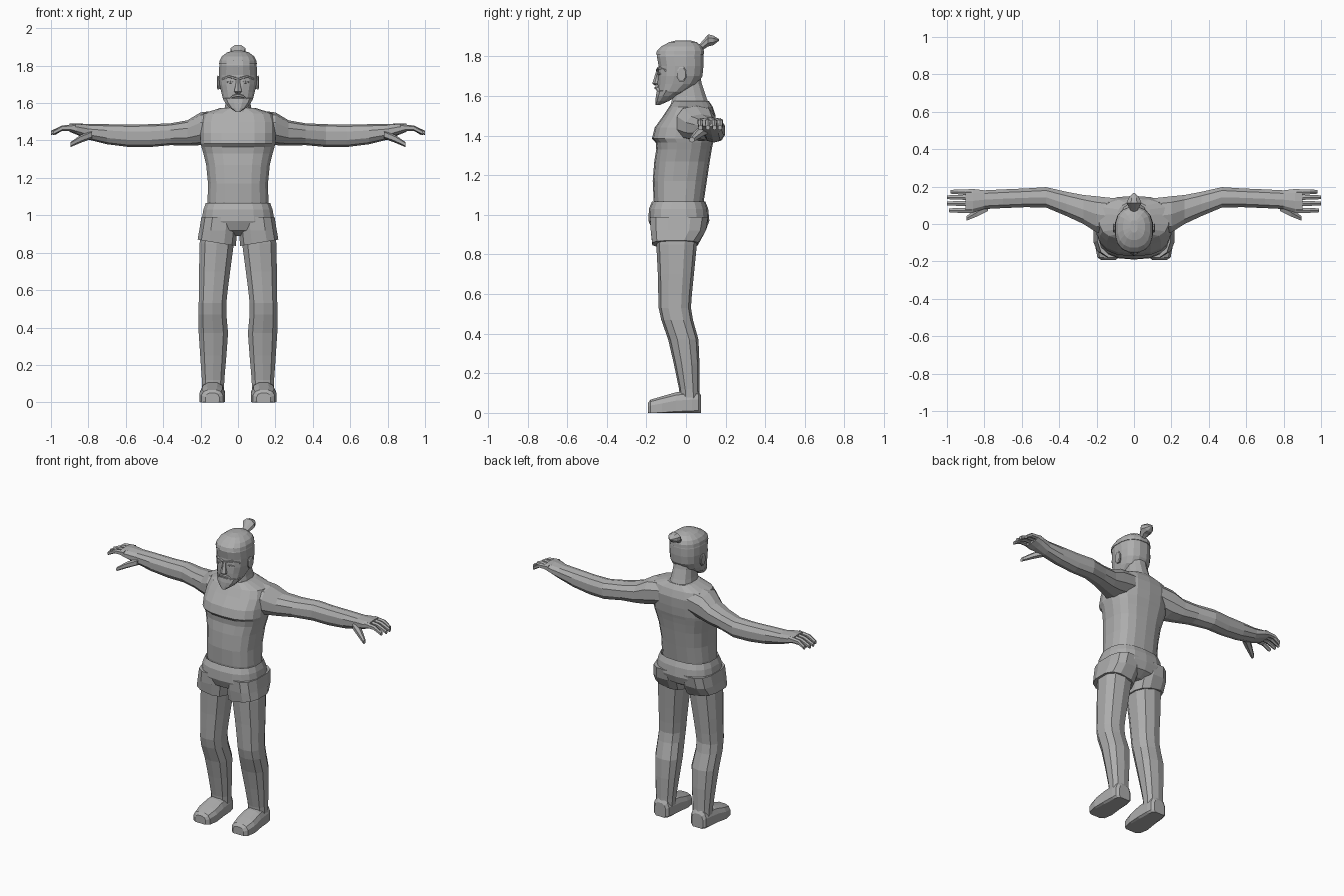
import bpy, bmesh, math

grey = bpy.data.materials.new("plain grey")
grey.diffuse_color = (0.42, 0.42, 0.42, 1)


def loft(name, axis, rings, n=10, power=2.4, mirror=False):
    """Skin flat-faced rings. Ring: position on axis, then low/high limits of the
    two other axes (in x, y, z order), and an optional slope of the ring."""
    bm = bmesh.new()
    loops = []
    for t, a0, a1, b0, b1, *slope in rings:
        loop = []
        for i in range(n):
            ang = 2 * math.pi * (i + 0.5) / n
            c, s = math.cos(ang), math.sin(ang)
            # superellipse, stretched so its corners still reach the limits
            u = math.copysign(abs(c) ** (2 / power), c) / math.cos(math.pi / n) ** (2 / power)
            v = math.copysign(abs(s) ** (2 / power), s)
            v /= max(abs(math.sin(2 * math.pi * (k + 0.5) / n)) for k in range(n)) ** (2 / power)
            p = [(a0 + a1) / 2 + u * (a1 - a0) / 2, (b0 + b1) / 2 + v * (b1 - b0) / 2]
            p.insert(axis, t + (slope[0] * u if slope else 0))
            p[2] = max(p[2], 0)
            loop.append(bm.verts.new(p))
        loops.append(loop)
    for lo, hi in zip(loops, loops[1:]):
        for i in range(n):
            j = (i + 1) % n
            bm.faces.new((lo[i], lo[j], hi[j], hi[i]))
    bm.faces.new(loops[0])
    bm.faces.new(loops[-1])
    bmesh.ops.recalc_face_normals(bm, faces=bm.faces)
    me = bpy.data.meshes.new(name)
    bm.to_mesh(me)
    bm.free()
    me.materials.append(grey)
    ob = bpy.data.objects.new(name, me)
    bpy.context.collection.objects.link(ob)
    if mirror:
        ob.modifiers.new("mirror", 'MIRROR')
    return ob


def stack(name, axis, rings, n=16, power=2.4):
    """Centred loft: the x limits are given as one half width."""
    return loft(name, axis, [(t, -h, h, a, b) for t, h, a, b in rings], n, power)


X, Y, Z = 0, 1, 2

# Torso with chest ledge, and neck
stack("torso", Z, [
    (1.00, .155, -.15, .08), (1.07, .163, -.163, .09), (1.17, .16, -.168, .105),
    (1.27, .17, -.16, .12), (1.33, .185, -.15, .13), (1.365, .195, -.153, .137),
    (1.385, .2, -.172, .142), (1.44, .2, -.158, .148), (1.50, .2, -.115, .15),
    (1.545, .185, -.085, .135), (1.575, .09, -.065, .115)], 18, 2.6)
stack("neck", Z, [(1.53, .08, -.085, .128), (1.60, .066, -.065, .1),
                  (1.66, .06, -.06, .08), (1.71, .06, -.06, .07)], 12)

# Arms, fingers and thumbs
loft("arm", X, [
    (.08, -.06, .135, 1.40, 1.565), (.2, -.045, .148, 1.375, 1.55), (.27, .0, .155, 1.372, 1.508),
    (.36, .042, .172, 1.375, 1.492), (.47, .088, .197, 1.365, 1.487),
    (.58, .09, .19, 1.365, 1.485), (.70, .085, .185, 1.38, 1.487),
    (.80, .08, .18, 1.405, 1.487), (.86, .06, .187, 1.43, 1.492),
    (.90, .06, .185, 1.446, 1.49)], 10, 2.4, True)
for k, (y, tip) in enumerate([(.073, .99), (.11, 1.0), (.143, 1.0), (.172, .98)]):
    loft(f"finger_{k + 1}", X, [
        (.87, y - .014, y + .014, 1.452, 1.488), (.94, y - .013, y + .013, 1.452, 1.48),
        (tip, y - .01, y + .01, 1.428, 1.452)], 6, 2.4, True)
loft("thumb", X, [(.78, .07, .13, 1.41, 1.455), (.84, .04, .085, 1.388, 1.43),
                  (.895, .018, .042, 1.365, 1.392)], 6, 2.4, True)

# Shorts: hips and two flared legs with sloping hems
stack("shorts_hips", Z, [
    (1.04, .16, -.16, .09), (1.066, .172, -.172, .098), (1.03, .185, -.187, .112),
    (.97, .195, -.19, .118), (.92, .185, -.168, .1), (.89, .08, -.11, .05)], 18, 2.6)
loft("shorts_leg", Z, [(.99, .0, .196, -.18, .112), (.92, .004, .207, -.178, .1),
                       (.853, .012, .216, -.17, .06, .017)], 12, 2.8, True)

# Legs and feet
loft("leg", Z, [
    (.95, .012, .195, -.15, .07), (.85, .022, .205, -.15, .055), (.70, .042, .208, -.142, .04),
    (.60, .055, .208, -.14, .03), (.53, .062, .21, -.138, .025), (.47, .062, .212, -.125, .035),
    (.37, .053, .21, -.09, .063), (.25, .062, .202, -.062, .068),
    (.12, .073, .193, -.035, .067), (.06, .075, .192, -.03, .068)], 10, 2.5, True)
loft("foot", Y, [
    (-.193, .1, .175, -.02, .05), (-.178, .08, .196, -.03, .067), (-.12, .069, .207, -.035, .084),
    (-.05, .071, .201, -.035, .104), (.03, .074, .196, -.035, .112), (.062, .08, .19, -.03, .11),
    (.075, .095, .175, -.02, .09)], 12, 2.8, True)

# Head, hair cap and hair bun
stack("head", Z, [
    (1.595, .055, -.13, -.06), (1.62, .08, -.14, .0), (1.66, .09, -.143, .06),
    (1.70, .099, -.142, .083), (1.75, .102, -.138, .088), (1.80, .1, -.147, .088),
    (1.82, .094, -.14, .085)])
stack("hair_cap", Z, [
    (1.808, .09, -.14, .08), (1.808, .101, -.152, .091), (1.828, .098, -.147, .09),
    (1.85, .086, -.125, .08), (1.871, .058, -.085, .055), (1.881, .02, -.045, .02)])
stack("hair_bun", Y, [
    (.055, .012, 1.825, 1.845), (.085, .024, 1.832, 1.88), (.112, .04, 1.85, 1.911),
    (.138, .03, 1.856, 1.905), (.167, .004, 1.879, 1.886)], 8, 2)

# Ears and facial features
loft("ear", X, [(.085, -.038, -.01, 1.68, 1.735), (.108, -.046, .002, 1.672, 1.747),
                (.112, -.04, -.002, 1.68, 1.74)], 8, 2.2, True)
stack("nose", Z, [(1.652, .012, -.155, -.12), (1.662, .021, -.17, -.12),
                  (1.695, .013, -.16, -.12), (1.735, .009, -.148, -.12)], 6, 2)
loft("brow", X, [(.008, -.151, -.12, 1.722, 1.738), (.05, -.142, -.1, 1.735, 1.75),
                 (.085, -.108, -.07, 1.722, 1.735)], 6, 2.4, True)
loft("eye", X, [(.02, -.141, -.12, 1.708, 1.714), (.04, -.143, -.1, 1.702, 1.72),
                (.062, -.13, -.1, 1.708, 1.714)], 6, 2.2, True)
loft("moustache", X, [(0, -.158, -.12, 1.632, 1.65), (.03, -.152, -.11, 1.628, 1.644),
                      (.055, -.132, -.09, 1.6, 1.615)], 6, 2.4, True)
stack("beard", Z, [(1.553, .012, -.155, -.135), (1.575, .045, -.154, -.085),
                   (1.60, .068, -.152, -.045), (1.625, .082, -.147, -.01),
                   (1.63, .06, -.135, -.02)], 12, 2.3)
